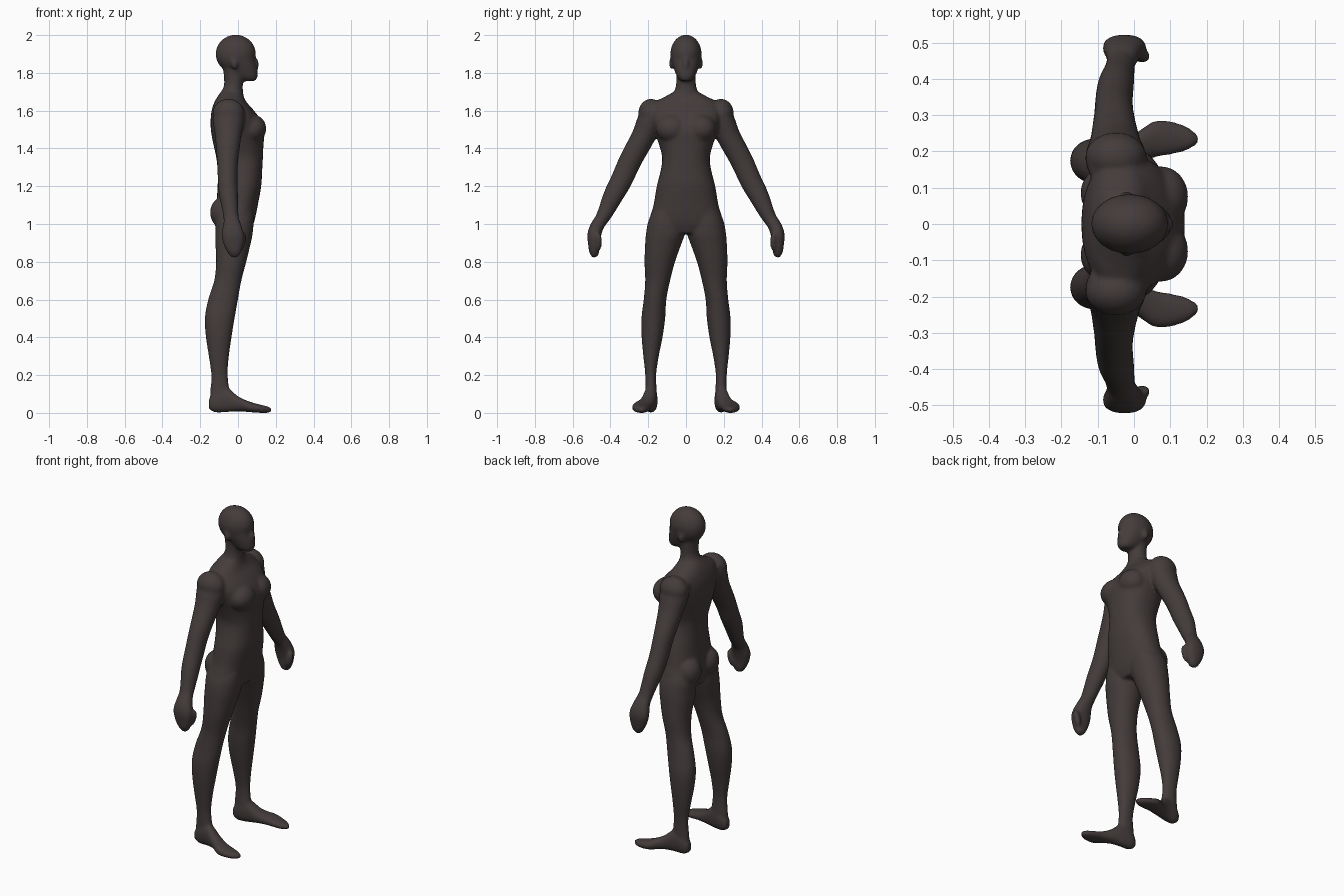
import bpy, bmesh, math
from mathutils import Vector, Matrix

mat = bpy.data.materials.new("dark brown grey")
mat.diffuse_color = (0.058, 0.045, 0.044, 1)
bm = bmesh.new()


def refine(rows, steps=4):
    """Catmull-Rom interpolation between section rows."""
    out = []
    for i in range(len(rows) - 1):
        p = [rows[max(i - 1, 0)], rows[i], rows[i + 1], rows[min(i + 2, len(rows) - 1)]]
        for s in range(steps):
            t = s / steps
            out.append([0.5 * (2 * b + (c - a) * t + (2 * a - 5 * b + 4 * c - d) * t * t
                               + (3 * b - a - 3 * c + d) * t ** 3) for a, b, c, d in zip(*p)])
    return out + [list(rows[-1])]


def loft(rings, power=2.0, n=32):
    """Skin (centre, axis a, axis b) superellipse rings into a closed solid."""
    loops = []
    for c, a, b in rings:
        loop = []
        for k in range(n):
            t = 2 * math.pi * k / n
            u, v = math.cos(t), math.sin(t)
            u = math.copysign(abs(u) ** (2 / power), u)
            v = math.copysign(abs(v) ** (2 / power), v)
            loop.append(bm.verts.new(c + a * u + b * v))
        loops.append(loop)
    for l0, l1 in zip(loops, loops[1:]):
        for k in range(n):
            bm.faces.new((l0[k], l0[(k + 1) % n], l1[(k + 1) % n], l1[k]))
    bm.faces.new(loops[0])
    bm.faces.new(loops[-1])


def upright(rows, power=2.0):
    """Rows of z, x0, x1, y0, y1."""
    loft([(Vector(((x0 + x1) / 2, (y0 + y1) / 2, z)), Vector(((x1 - x0) / 2, 0, 0)),
           Vector((0, (y1 - y0) / 2, 0))) for z, x0, x1, y0, y1 in refine(rows)], power)


def limb(rows, s, power=2.0):
    """Rows of x, y, z, radius in x, radius across, along a path in the yz plane."""
    rows = refine(rows)
    rings = []
    for i, r in enumerate(rows):
        p, q = rows[max(i - 1, 0)], rows[min(i + 1, len(rows) - 1)]
        d = Vector((0, s * (q[1] - p[1]), q[2] - p[2])).normalized()
        rings.append((Vector((r[0], s * r[1], r[2])), Vector((r[3], 0, 0)),
                      Vector((0, -d.z, d.y)) * r[4]))
    loft(rings, power)


def blob(loc, size, tilt=0.0, axis='X'):
    bmesh.ops.create_uvsphere(bm, u_segments=24, v_segments=16, radius=1,
                              matrix=Matrix.Translation(loc) @ Matrix.Rotation(tilt, 4, axis)
                              @ Matrix.Diagonal((*size, 1)))


# Torso with neck base
torso = [(0.95, -.09, .06, .10), (1.0, -.11, .082, .185), (1.05, -.118, .095, .187),
         (1.1, -.115, .105, .172), (1.2, -.108, .123, .155), (1.28, -.108, .128, .135),
         (1.35, -.115, .132, .126), (1.42, -.13, .135, .143), (1.49, -.143, .14, .168),
         (1.55, -.145, .12, .185), (1.6, -.14, .085, .19), (1.645, -.125, .045, .165),
         (1.675, -.108, .03, .11), (1.70, -.09, .022, .065)]
upright([(z, a, b, -w, w) for z, a, b, w in torso], 2.3)

# Neck
upright([(1.62, -.12, .04, -.09, .09), (1.68, -.10, .03, -.07, .07), (1.73, -.075, .025, -.054, .054),
         (1.78, -.075, .03, -.052, .052), (1.83, -.08, .03, -.055, .055)])

# Head: skull, face wedge, nose and brow
blob((-.012, 0, 1.9), (.107, .083, .102))
upright([(1.757, .03, .09, -.028, .028), (1.775, -.01, .103, -.045, .045),
         (1.81, -.06, .104, -.06, .06), (1.85, -.095, .095, -.073, .073),
         (1.89, -.10, .086, -.078, .078), (1.94, -.09, .085, -.072, .072),
         (1.965, -.06, .065, -.05, .05)], 2.2)
blob((.092, 0, 1.845), (.02, .016, .035))
blob((.07, 0, 1.915), (.022, .05, .015))

for s in (-1, 1):
    # Ear, chest muscle, shoulder and buttock
    blob((-.02, s * .079, 1.85), (.02, .01, .032))
    blob((.075, s * .075, 1.505), (.075, .085, .075))
    blob((-.05, s * .185, 1.585), (.085, .068, .078))
    blob((-.075, s * .085, 1.06), (.073, .075, .085))

    # Leg
    leg = [(1.1, -.10, .08, .03, .16), (1.02, -.118, .083, .012, .198), (.95, -.12, .078, .006, .212),
           (.9, -.12, .068, .022, .216), (.8, -.116, .044, .058, .22), (.7, -.126, .018, .084, .216),
           (.6, -.158, 0, .104, .224), (.5, -.176, -.018, .11, .236), (.4, -.17, -.034, .124, .235),
           (.3, -.155, -.048, .144, .226), (.2, -.142, -.054, .158, .216), (.1, -.148, -.04, .154, .216),
           (.03, -.15, -.02, .154, .216)]
    upright([(z, a, b, *sorted((s * c, s * d))) for z, a, b, c, d in leg], 2.1)

    # Foot: x, y, half width, bottom, top
    foot = [(-.155, .185, .02, .02, .07), (-.12, .185, .034, .002, .12), (-.06, .19, .036, .004, .135),
            (0, .207, .041, .008, .088), (.06, .235, .051, .004, .06), (.12, .237, .042, 0, .043),
            (.155, .235, .028, 0, .035), (.177, .234, .012, .006, .026)]
    loft([(Vector((x, s * y, (a + b) / 2)), Vector((0, w, 0)), Vector((0, 0, (b - a) / 2)))
          for x, y, w, a, b in refine(foot)], 2.3)

    # Arm
    limb([(-.05, .14, 1.62, .07, .04), (-.05, .18, 1.565, .085, .068), (-.052, .225, 1.465, .07, .063),
          (-.055, .295, 1.335, .056, .06), (-.055, .34, 1.235, .052, .058), (-.05, .385, 1.15, .05, .053),
          (-.04, .425, 1.065, .042, .042), (-.035, .455, 1.01, .04, .034)], s)

    # Hand with curled fingers and thumb
    limb([(-.035, .44, 1.04, .036, .032), (-.03, .472, .985, .05, .036), (-.027, .486, .94, .06, .036),
          (-.024, .488, .89, .052, .03), (-.02, .485, .85, .036, .026), (-.018, .481, .824, .018, .014)],
         s, 2.3)
    blob((.022, s * .462, .905), (.02, .017, .052), .25, 'Y')

bmesh.ops.recalc_face_normals(bm, faces=bm.faces)
mesh = bpy.data.meshes.new("body_parts")
bm.to_mesh(mesh)
bm.free()
src = bpy.data.objects.new("body_parts", mesh)
bpy.context.collection.objects.link(src)

# Fuse the parts into one smooth skin
rm = src.modifiers.new("fuse", 'REMESH')
rm.mode = 'VOXEL'
rm.voxel_size = 0.008
sm = src.modifiers.new("soften", 'SMOOTH')
sm.factor = 0.5
sm.iterations = 8
skin = bpy.data.meshes.new_from_object(src.evaluated_get(bpy.context.evaluated_depsgraph_get()))
bpy.data.objects.remove(src)
skin.materials.clear()
skin.materials.append(mat)
for p in skin.polygons:
    p.use_smooth = True
    p.material_index = 0
body = bpy.data.objects.new("body", skin)
bpy.context.collection.objects.link(body)
